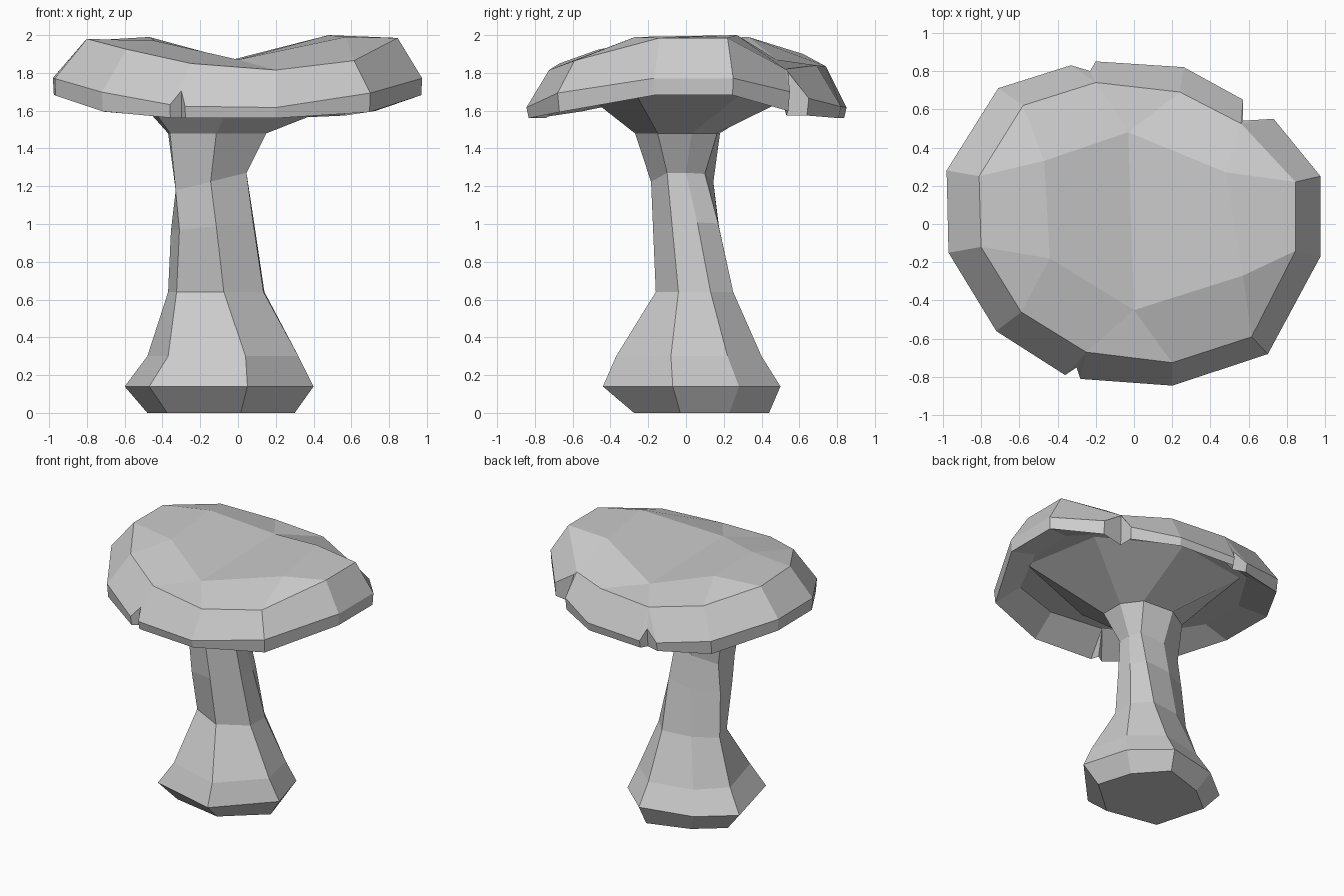
import bpy, bmesh

cube = bpy.data.objects.get("Cube")
if cube:
    bpy.data.objects.remove(cube)

grey = bpy.data.materials.new("plain_grey")
grey.use_nodes = True
colour = (0.6, 0.6, 0.6, 1)
grey.diffuse_color = colour
grey.node_tree.nodes["Principled BSDF"].inputs["Base Color"].default_value = colour


def add_ring(bm, points):
    return [bm.verts.new(p) for p in points]


def link_rings(bm, outer, inner, targets):
    """Join an outer ring to a coarser inner ring; targets gives the inner vertex of each outer one."""
    for i, vert in enumerate(outer):
        j = (i + 1) % len(outer)
        corners = [vert, outer[j], inner[targets[j]]]
        if targets[i] != targets[j]:
            corners.append(inner[targets[i]])
        bm.faces.new(corners)


def finish(bm, name):
    """Turn the mesh into a flat-shaded object with outward normals."""
    bmesh.ops.recalc_face_normals(bm, faces=bm.faces)
    mesh = bpy.data.meshes.new(name)
    bm.to_mesh(mesh)
    bm.free()
    mesh.materials.append(grey)
    obj = bpy.data.objects.new(name, mesh)
    bpy.context.collection.objects.link(obj)
    return obj


def build_cap():
    # Rim outline: x, y, matching shoulder vertex, and lift at a notch tip
    rim = [
        (.975, .25, 0, 0), (.73, .55, 1, 0), (.57, .54, 1, .14), (.57, .65, 1, 0),
        (.26, .82, 2, 0), (-.2, .85, 3, 0), (-.23, .8, 3, .08), (-.33, .83, 3, 0),
        (-.71, .71, 4, 0), (-.98, .28, 5, 0), (-.97, -.15, 6, 0), (-.72, -.56, 7, 0),
        (-.36, -.79, 8, 0), (-.3, -.75, 8, .08), (-.28, -.81, 8, 0),
        (.2, -.845, 9, 0), (.7, -.68, 10, 0), (.975, -.17, 11, 0),
    ]
    # Shoulder where the side turns into the top
    shoulder = [
        (.845, .22, 1.985), (.56, .525, 1.82), (.24, .69, 1.84), (-.2, .74, 1.835),
        (-.58, .62, 1.9), (-.81, .25, 1.97), (-.8, -.12, 1.98), (-.59, -.46, 1.925),
        (-.25, -.67, 1.85), (.2, -.725, 1.815), (.615, -.59, 1.865), (.845, -.14, 1.985),
    ]
    # Crown folded along a shallow valley
    crown = [
        (.48, .27, 2), (-.03, .48, 1.87), (-.47, .33, 1.99),
        (-.44, -.18, 1.97), (0, -.45, 1.87), (.57, -.27, 1.99),
    ]

    def rim_height(x):
        return 1.61 + .17 * x * x

    def lip_height(x):
        return 1.56 + .135 * x ** 4

    bm = bmesh.new()
    upper = add_ring(bm, [(x, y, rim_height(x) + lift) for x, y, k, lift in rim])
    lip = add_ring(bm, [(x * .995, y * .985, lip_height(x)) for x, y, k, lift in rim])
    edge = add_ring(bm, shoulder)
    top = add_ring(bm, crown)
    recess = add_ring(bm, [(x * .93, y * .93, 1.71) for x, y, z in shoulder])

    targets = [k for x, y, k, lift in rim]
    link_rings(bm, lip, upper, range(len(rim)))
    link_rings(bm, upper, edge, targets)
    link_rings(bm, edge, top, [i // 2 for i in range(len(edge))])
    link_rings(bm, lip, recess, targets)
    bm.faces.new(top[1:5])
    bm.faces.new(top[4:] + top[:2])
    bm.faces.new(recess)
    return finish(bm, "mushroom_cap")


def build_stalk():
    # Seven-sided sections from the foot up to the flared gills: height, sideways tilt, outline
    sections = [
        (0, 0, [(.015, -.275), (.3, -.03), (.22, .23), (.03, .44), (-.28, .34), (-.48, .18), (-.375, -.2)]),
        (.14, 0, [(.05, -.44), (.4, -.07), (.3, .28), (.05, .5), (-.35, .41), (-.6, .21), (-.47, -.3)]),
        (.3, 0, [(.04, -.37), (.32, -.08), (.25, .22), (.04, .4), (-.29, .33), (-.48, .15), (-.37, -.25)]),
        (.64, 0, [(-.075, -.16), (.135, -.04), (.14, .13), (.03, .25), (-.2, .22), (-.37, .12), (-.325, -.03)]),
        (1, .1, [(-.115, -.175), (.08, -.075), (.085, .06), (.03, .17), (-.17, .175), (-.355, .09), (-.31, -.12)]),
        (1.26, .25, [(-.145, -.185), (.045, -.1), (.045, 0), (.02, .1), (-.15, .145), (-.33, .08), (-.33, -.12)]),
        (1.48, 0, [(-.115, -.27), (.15, -.15), (.15, .03), (.05, .165), (-.2, .18), (-.37, .08), (-.36, -.16)]),
        (1.715, 0, [(0, -.57), (.75, -.28), (.64, .33), (.08, .64), (-.52, .54), (-.58, .1), (-.53, -.35)]),
    ]
    bm = bmesh.new()
    rings = [add_ring(bm, [(x, y, z + tilt * x) for x, y in outline]) for z, tilt, outline in sections]
    for lower, upper in zip(rings, rings[1:]):
        link_rings(bm, lower, upper, range(len(lower)))
    bm.faces.new(rings[0])
    bm.faces.new(rings[-1])
    return finish(bm, "mushroom_stalk")


build_cap()
build_stalk()
